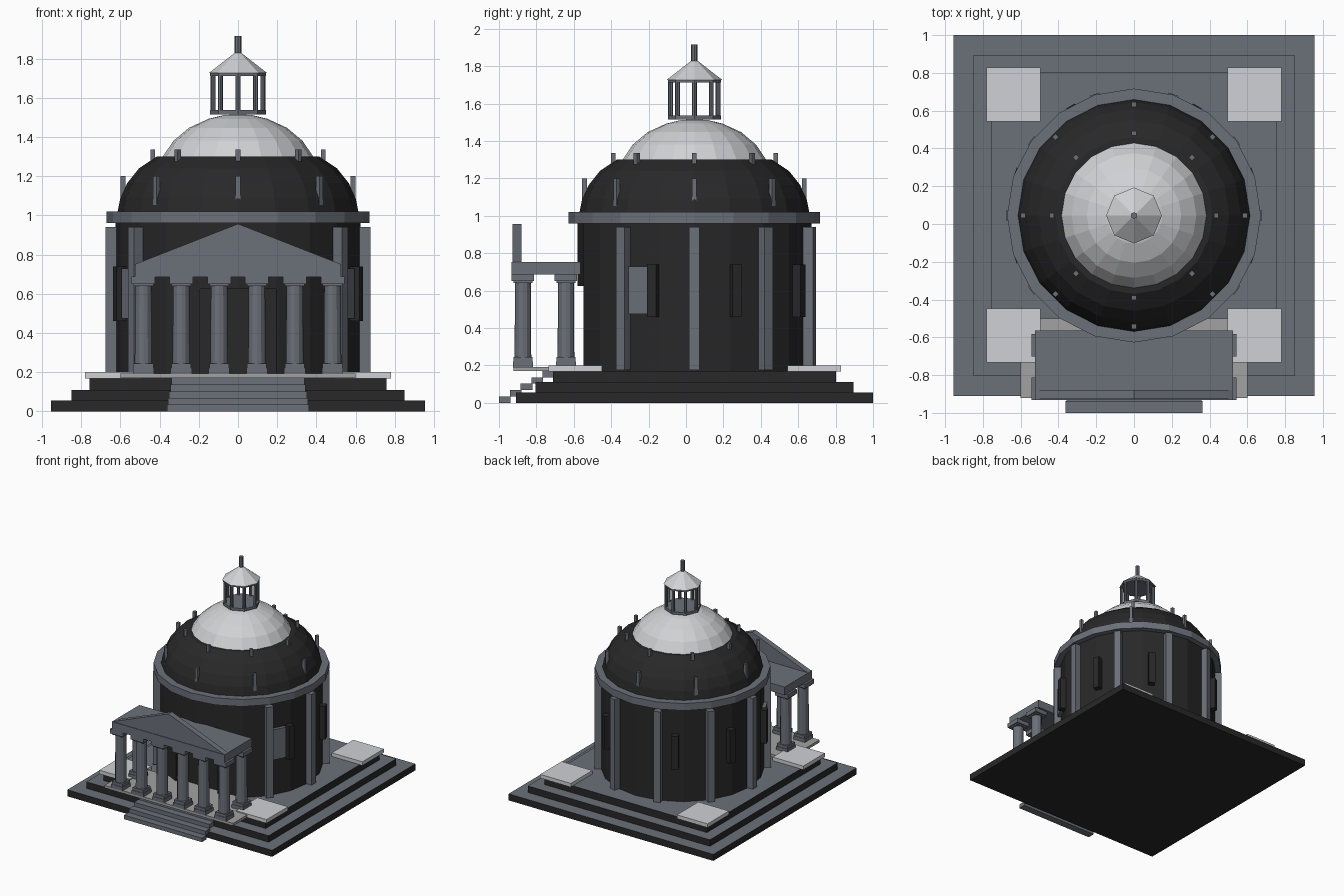
import bpy, bmesh, math
from mathutils import Matrix, Vector

if "Cube" in bpy.data.objects:
    bpy.data.objects.remove(bpy.data.objects["Cube"], do_unlink=True)

CY = 0.045      # the rotunda axis lies slightly behind the middle
SIDES = 20


def material(name, r, g, b):
    m = bpy.data.materials.new(name)
    m.use_nodes = True
    m.diffuse_color = (r, g, b, 1)
    bsdf = next(n for n in m.node_tree.nodes if n.type == "BSDF_PRINCIPLED")
    bsdf.inputs["Base Color"].default_value = (r, g, b, 1)
    return m


BLACK = material("black stone", 0.021, 0.021, 0.021)
GREY = material("slate grey", 0.147, 0.162, 0.190)
LIGHT = material("pale stone", 0.63, 0.64, 0.66)
MID = material("floor grey", 0.36, 0.36, 0.37)


def finish(name, bm, *mats):
    bmesh.ops.recalc_face_normals(bm, faces=bm.faces)
    me = bpy.data.meshes.new(name)
    bm.to_mesh(me)
    bm.free()
    ob = bpy.data.objects.new(name, me)
    bpy.context.collection.objects.link(ob)
    for m in mats:
        me.materials.append(m)
    return ob


def add_box(bm, x, y, z, angle=0, pivot=(0, 0)):
    """Box from (low, high) ranges, turned about a vertical pivot."""
    size = [b - a for a, b in (x, y, z)]
    mid = [(a + b) / 2 for a, b in (x, y, z)]
    place = Matrix.Translation((*pivot, 0)) @ Matrix.Rotation(angle, 4, "Z")
    bmesh.ops.create_cube(bm, size=1, matrix=place @ Matrix.Translation(mid)
                          @ Matrix.Diagonal((*size, 1)))


def box(name, mat, x, y, z):
    bm = bmesh.new()
    add_box(bm, x, y, z)
    return finish(name, bm, mat)


def add_cylinder(bm, x, y, z, r1, r2=None, sides=8):
    bmesh.ops.create_cone(bm, cap_ends=True, segments=sides, radius1=r1,
                          radius2=r1 if r2 is None else r2, depth=z[1] - z[0],
                          matrix=Matrix.Translation((x, y, sum(z) / 2)))


def cylinder(name, mat, z, r1, r2=None, sides=SIDES):
    bm = bmesh.new()
    add_cylinder(bm, 0, CY, z, r1, r2, sides)
    return finish(name, bm, mat)


def lathe(name, mat, profile):
    bm = bmesh.new()
    vs = [bm.verts.new((r, CY, z)) for r, z in profile]
    es = [bm.edges.new(p) for p in zip(vs, vs[1:])]
    bmesh.ops.spin(bm, geom=vs + es, cent=(0, CY, 0), axis=(0, 0, 1),
                   angle=math.tau, steps=SIDES)
    bmesh.ops.remove_doubles(bm, verts=bm.verts, dist=0.0005)
    return finish(name, bm, mat)


def ring(name, mat, degrees, r, half_width, z):
    """Boxes set around the rotunda, facing outwards."""
    bm = bmesh.new()
    for d in degrees:
        add_box(bm, r, (-half_width, half_width), z, math.radians(d), (0, CY))
    return finish(name, bm, mat)


# Stepped platform: black risers, grey treads
for i, (half, z) in enumerate([(0.955, (0, 0.055)), (0.85, (0.055, 0.11)),
                               (0.757, (0.11, 0.17))]):
    tier = box(f"platform_tier_{i + 1}", BLACK, (-half, half),
               (CY - half, CY + half), z)
    tier.data.materials.append(GREY)
    for f in tier.data.polygons:
        f.material_index = int(f.normal.z > 0.9)

# Corner slabs
bm = bmesh.new()
for sx in (-1, 1):
    for sy in (-1, 1):
        cx, cy = sx * 0.638, CY + 0.002 + sy * 0.638
        add_box(bm, (cx - 0.143, cx + 0.143), (cy - 0.143, cy + 0.143), (0.168, 0.2))
finish("corner_slabs", bm, LIGHT)

# Entrance stairs, narrowing upwards
bm = bmesh.new()
for i in range(5):
    half, y, z = 0.363 - 0.006 * i, -1 + 0.058 * i, 0.034 * i
    add_box(bm, (-half, half), (y, y + 0.062), (z, z + 0.034))
finish("entrance_stairs", bm, GREY)
box("portico_floor", MID, (-0.6, 0.6), (-0.922, -0.5), (0.17, 0.192))

# Drum with a recessed doorway
drum = cylinder("drum", BLACK, (0.17, 0.97), 0.625)
cutter = box("doorway_cutter", BLACK, (-0.195, 0.195), (-0.8, -0.49), (0.18, 0.625))
cutter.hide_render = True
cut = drum.modifiers.new("doorway", "BOOLEAN")
cut.operation, cut.solver, cut.object = "DIFFERENCE", "EXACT", cutter
bpy.context.view_layer.objects.active = drum
bpy.ops.object.modifier_apply(modifier=cut.name)
bpy.data.objects.remove(cutter, do_unlink=True)

# Pilasters, leaving out the two behind the portico
ring("pilasters", GREY, [36 * k for k in range(10) if k not in (7, 8)],
     (0.6, 0.675), 0.028, (0.175, 0.94))

# Windows and front wall panels
ring("windows", BLACK, (-20, 20, 60, 120, 160, 200), (0.6, 0.67), 0.026, (0.46, 0.74))
ring("wall_panels", GREY, (-28, 208), (0.59, 0.645), 0.055, (0.475, 0.73))

# Cornice and two-stage dome
cylinder("cornice", GREY, (0.96, 1.02), 0.672)
lathe("lower_dome", BLACK, [(0.615, 1.015), (0.6, 1.09), (0.565, 1.165),
                            (0.505, 1.24), (0.415, 1.3), (0, 1.302)])
lathe("upper_dome", LIGHT, [(0.385, 1.298), (0.33, 1.38), (0.25, 1.447),
                            (0.15, 1.493), (0.07, 1.512), (0, 1.516)])

# Two rings of small posts on the dome
eighths = [45 * k for k in range(8)]
ring("lower_dome_posts", GREY, eighths, (0.575, 0.6), 0.012, (1.05, 1.2))
ring("upper_dome_posts", GREY, eighths, (0.423, 0.447), 0.012, (1.25, 1.335))

# Lantern
cylinder("lantern_base", GREY, (1.515, 1.537), 0.142, sides=8)
bm = bmesh.new()
for d in eighths:
    a = math.radians(d)
    add_cylinder(bm, 0.127 * math.cos(a), CY + 0.127 * math.sin(a), (1.53, 1.72), 0.013)
finish("lantern_columns", bm, GREY)
cylinder("lantern_eave", GREY, (1.712, 1.727), 0.142, sides=8)
cylinder("lantern_roof", LIGHT, (1.727, 1.842), 0.148, 0, sides=8)
cylinder("finial", GREY, (1.825, 1.915), 0.017, sides=8)

# Portico columns: a front row of six and a rear pair
spots = [(0.193 * (k - 2.5), -0.872) for k in range(6)]
spots += [(s * 0.4825, -0.642) for s in (-1, 1)]
shafts, blocks = bmesh.new(), bmesh.new()
for x, y in spots:
    add_cylinder(shafts, x, y, (0.2, 0.66), 0.045, 0.042, sides=12)
    for h, z in ((0.054, (0.19, 0.222)), (0.05, (0.222, 0.245)),
                 (0.05, (0.64, 0.655)), (0.06, (0.65, 0.687))):
        add_box(blocks, (x - h, x + h), (y - h, y + h), z)
finish("portico_shafts", shafts, GREY)
finish("portico_bases_and_capitals", blocks, GREY)

# Entablature and thin pediment
box("entablature", GREY, (-0.525, 0.525), (-0.932, -0.565), (0.685, 0.753))
bm = bmesh.new()
tri = bm.faces.new([bm.verts.new(p) for p in
                    ((-0.52, -0.927, 0.753), (0.52, -0.927, 0.753), (0, -0.927, 0.957))])
out = bmesh.ops.extrude_face_region(bm, geom=[tri])
bmesh.ops.translate(bm, vec=Vector((0, 0.048, 0)),
                    verts=[v for v in out["geom"] if isinstance(v, bmesh.types.BMVert)])
finish("pediment", bm, GREY)
